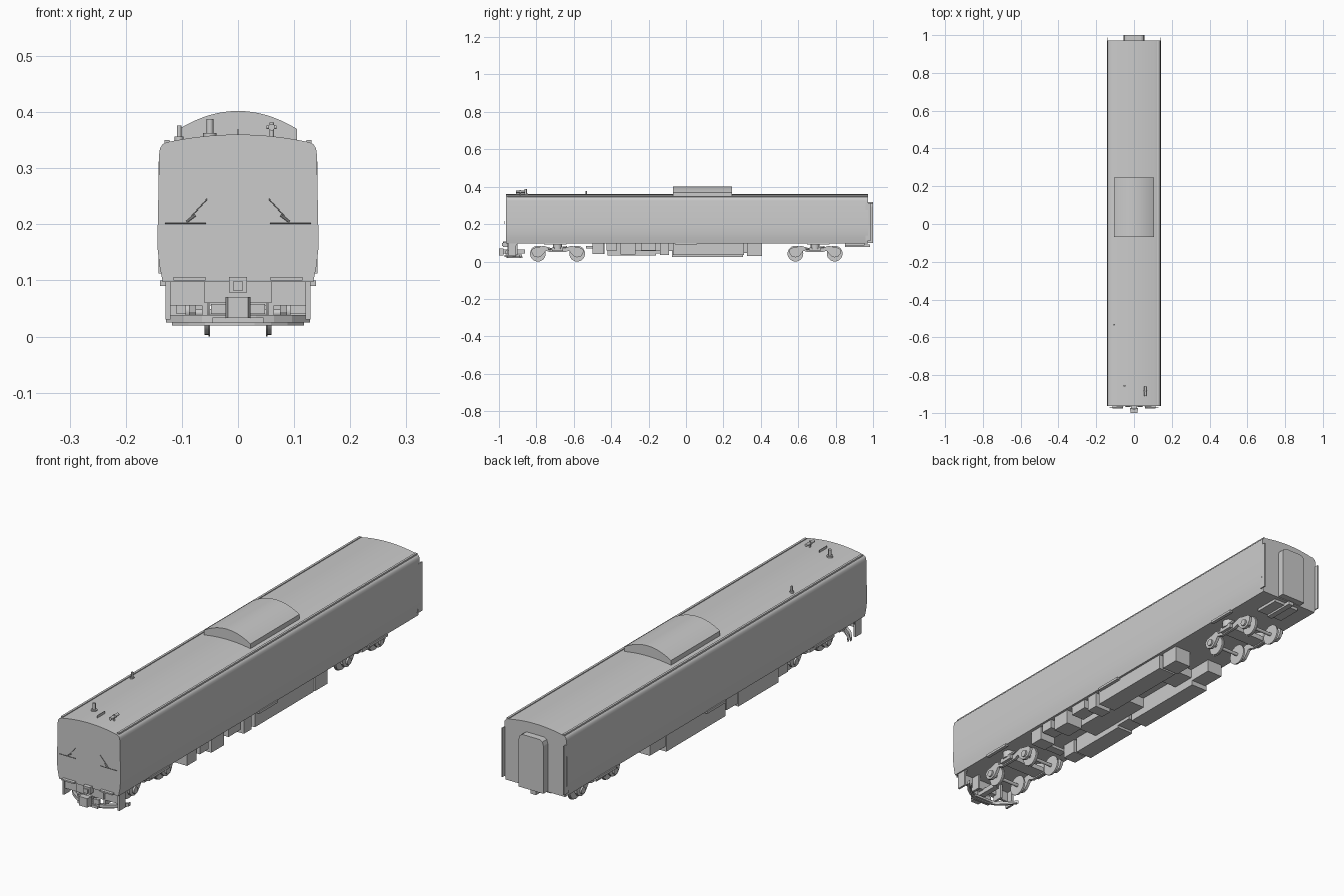
import bpy, bmesh, math
from mathutils import Vector


def finish(name, bm):
    bmesh.ops.recalc_face_normals(bm, faces=bm.faces)
    me = bpy.data.meshes.new(name)
    bm.to_mesh(me)
    bm.free()
    ob = bpy.data.objects.new(name, me)
    bpy.context.collection.objects.link(ob)
    return ob


def prism(name, pts, axis, a, b):
    """Extrude a profile: axis 'y' uses (x, z) points, 'x' uses (y, z), 'z' uses (x, y)."""
    place = {'y': lambda p, t: (p[0], t, p[1]), 'x': lambda p, t: (t, p[0], p[1]),
             'z': lambda p, t: (p[0], p[1], t)}[axis]
    bm = bmesh.new()
    f = bm.faces.new([bm.verts.new(place(p, a)) for p in pts])
    r = bmesh.ops.extrude_face_region(bm, geom=[f])
    move = Vector(place((0, 0), b - a))
    bmesh.ops.translate(bm, vec=move, verts=[v for v in r['geom'] if isinstance(v, bmesh.types.BMVert)])
    return finish(name, bm)


def box(name, x0, x1, y0, y1, z0, z1):
    return prism(name, [(x0, y0), (x1, y0), (x1, y1), (x0, y1)], 'z', z0, z1)


def rod(name, p, q, r, seg=12):
    p, q = Vector(p), Vector(q)
    bm = bmesh.new()
    bmesh.ops.create_cone(bm, cap_ends=True, segments=seg, radius1=r, radius2=r, depth=(q - p).length)
    rot = (q - p).to_track_quat('Z', 'Y').to_matrix()
    bmesh.ops.rotate(bm, matrix=rot, verts=bm.verts)
    bmesh.ops.translate(bm, vec=(p + q) / 2, verts=bm.verts)
    return smooth(finish(name, bm))


def smooth(ob, deg=35):
    bpy.ops.object.select_all(action='DESELECT')
    ob.select_set(True)
    bpy.context.view_layer.objects.active = ob
    bpy.ops.object.shade_smooth_by_angle(angle=math.radians(deg))
    return ob


def arch(half, side_z, top_z, n=16):
    return [(half * (1 - 2 * i / n), top_z - (top_z - side_z) * (1 - 2 * i / n) ** 2) for i in range(n + 1)]


# Car body shell with cambered roof
side = [(0.134, 0.097), (0.140, 0.127), (0.1435, 0.158), (0.143, 0.2), (0.1405, 0.325),
        (0.139, 0.335), (0.135, 0.342)]
body = prism('car_body', side + arch(0.128, 0.346, 0.36) + [(-x, z) for x, z in reversed(side)],
             'y', -0.963, 0.972)
smooth(body)

# Roof air conditioner
smooth(prism('roof_air_conditioner', [(0.105, 0.345)] + arch(0.105, 0.37, 0.402) + [(-0.105, 0.345)],
             'y', -0.07, 0.247))

# Rear gangway and vestibule door frame
g = [(0.056, 0.1), (0.056, 0.295), (0.051, 0.31), (0.04, 0.317)]
prism('rear_gangway', g + [(-x, z) for x, z in reversed(g)], 'y', 0.97, 1.0)
box('rear_coupler_bar', -0.012, 0.012, 0.85, 0.985, 0.077, 0.092)
box('rear_coupler_mount', -0.06, 0.06, 0.85, 0.955, 0.085, 0.1)

for s in (-1, 1):
    def sbox(name, x0, x1, *r):
        return box(name, min(s * x0, s * x1), max(s * x0, s * x1), *r)
    # Roof gutters, rear corner plates, side steps
    sbox('roof_gutter', 0.122, 0.131, -0.955, 0.97, 0.343, 0.3505)
    sbox('rear_corner_plate', 0.137, 0.1415, 0.96, 0.988, 0.112, 0.312)
    for y in (-0.7, 0.0, 0.708):
        sbox('side_step', 0.125, 0.139, y - 0.06, y + 0.06, 0.09, 0.1)
    # Cab front: handrails, wipers, step
    rod('front_handrail', (s * 0.057, -0.969, 0.202), (s * 0.13, -0.969, 0.202), 0.0013, 8)
    rod('wiper_arm', (s * 0.092, -0.968, 0.204), (s * 0.055, -0.968, 0.245), 0.001, 8)
    rod('wiper_blade', (s * 0.092, -0.969, 0.204), (s * 0.076, -0.969, 0.216), 0.002, 8)
    sbox('front_step', 0.058, 0.115, -0.976, -0.96, 0.1, 0.106)
    # Pilot hangers and side skirts
    sbox('pilot_panel', 0.064, 0.122, -0.945, -0.935, 0.055, 0.098)
    sbox('pilot_post', 0.12, 0.129, -0.95, -0.91, 0.03, 0.098)
    sbox('pilot_inner_post', 0.054, 0.064, -0.945, -0.9, 0.035, 0.098)
    prism('pilot_brace', [(-0.91, 0.098), (-0.9, 0.098), (-0.935, 0.035), (-0.945, 0.035)],
          'x', s * 0.12, s * 0.126)
    sbox('coupler_side_bar', 0.02, 0.048, -0.965, -0.955, 0.04, 0.058)

# Swept pilot plough and its lower lip
front = [(-0.128 + 0.032 * i, -0.965 + 0.075 * abs(i / 4 - 1) ** 2.5) for i in range(9)]
prism('pilot_plough', front + [(x, y + 0.014) for x, y in reversed(front)], 'z', 0.025, 0.038)
prism('pilot_lip', [(x * 0.92, y + 0.006) for x, y in front] +
      [(x * 0.92, y + 0.016) for x, y in reversed(front)], 'z', 0.02, 0.027)

# Front coupler
box('coupler_backing', -0.06, 0.06, -0.955, -0.93, 0.06, 0.1)
box('coupler_shank', -0.012, 0.012, -0.98, -0.86, 0.044, 0.064)
prism('coupler_head', [(-0.022, -0.975), (-0.018, -1.0), (0.018, -1.0), (0.022, -0.975)], 'z', 0.033, 0.07)
box('coupler_lower_pad', -0.045, 0.045, -0.97, -0.94, 0.024, 0.034)
box('jumper_box', -0.016, 0.016, -0.979, -0.95, 0.078, 0.106)
box('jumper_socket', -0.009, 0.009, -0.983, -0.978, 0.082, 0.098)

# Roof antennas and horn
rod('antenna_base', (-0.05, -0.857, 0.352), (-0.05, -0.857, 0.363), 0.012)
rod('antenna', (-0.05, -0.857, 0.36), (-0.05, -0.857, 0.388), 0.006)
box('whistle_fin', -0.001, 0.001, -0.91, -0.86, 0.355, 0.37)
rod('horn_post', (0.06, -0.885, 0.35), (0.06, -0.885, 0.381), 0.004)
rod('horn', (0.06, -0.91, 0.373), (0.06, -0.86, 0.373), 0.006)
rod('horn_crossbar', (0.051, -0.885, 0.373), (0.069, -0.885, 0.373), 0.003)
rod('middle_antenna_base', (-0.105, -0.533, 0.345), (-0.105, -0.533, 0.356), 0.008)
rod('middle_antenna', (-0.105, -0.533, 0.35), (-0.105, -0.533, 0.376), 0.004)

# Bogies
for yc in (-0.687, 0.69):
    half = [(0, 0.05), (0.04, 0.05), (0.062, 0.058), (0.075, 0.04), (0.088, 0.027), (0.105, 0.022),
            (0.125, 0.028), (0.137, 0.044), (0.14, 0.06), (0.128, 0.072), (0.1, 0.077), (0.075, 0.084),
            (0.055, 0.078), (0.03, 0.07), (0, 0.07)]
    profile = [(yc + y, z) for y, z in half] + [(yc - y, z) for y, z in reversed(half[1:-1])]
    box('bogie_bolster', -0.1, 0.1, yc - 0.03, yc + 0.03, 0.055, 0.075)
    rod('bogie_pivot', (0, yc, 0.07), (0, yc, 0.1), 0.025, 20)
    for s in (-1, 1):
        prism('bogie_side_frame', profile, 'x', s * 0.075, s * 0.087)
        rod('air_spring', (s * 0.083, yc, 0.068), (s * 0.083, yc, 0.099), 0.023, 20)
        rod('damper', (s * 0.093, yc - 0.05, 0.065), (s * 0.093, yc + 0.05, 0.078), 0.004)
        for d in (-0.105, 0.105):
            rod('wheel', (s * 0.053, yc + d, 0.042), (s * 0.06, yc + d, 0.042), 0.039, 28)
            rod('wheel_flange', (s * 0.05, yc + d, 0.042), (s * 0.053, yc + d, 0.042), 0.042, 28)
            rod('axle_box', (s * 0.085, yc + d, 0.045), (s * 0.094, yc + d, 0.045), 0.014, 16)
    for d in (-0.105, 0.105):
        rod('axle', (-0.08, yc + d, 0.042), (0.08, yc + d, 0.042), 0.007)

# Underfloor equipment: x0, x1, y0, y1, z0
for name, x0, x1, y0, y1, z0 in (
        ('brake_unit', 0.05, 0.12, -0.5, -0.44, 0.04),
        ('control_box', 0.06, 0.125, -0.425, -0.37, 0.06),
        ('battery_box', 0.05, 0.125, -0.35, -0.27, 0.038),
        ('relay_box', 0.065, 0.125, -0.24, -0.16, 0.06),
        ('fuel_tank', 0.05, 0.125, -0.14, -0.09, 0.035),
        ('engine_case', 0.045, 0.125, -0.07, 0.31, 0.035),
        ('radiator_box', 0.045, 0.12, 0.325, 0.405, 0.03),
        ('long_cabinet', -0.125, -0.05, -0.075, 0.305, 0.025),
        ('compressor_box', -0.12, -0.05, 0.305, 0.405, 0.045),
        ('air_tank_box', -0.125, -0.05, -0.42, -0.16, 0.032),
        ('low_cabinet', -0.12, -0.05, -0.16, -0.09, 0.042),
        ('rear_brake_unit', -0.11, -0.05, -0.5, -0.435, 0.04),
        ('engine_core', -0.05, 0.045, -0.3, 0.0, 0.055),
        ('cooling_core', -0.05, 0.045, 0.2, 0.3, 0.06)):
    box(name, x0, x1, y0, y1, z0, 0.1)
box('sand_pipe_bracket', -0.06, 0.06, -0.535, -0.5, 0.07, 0.082)
